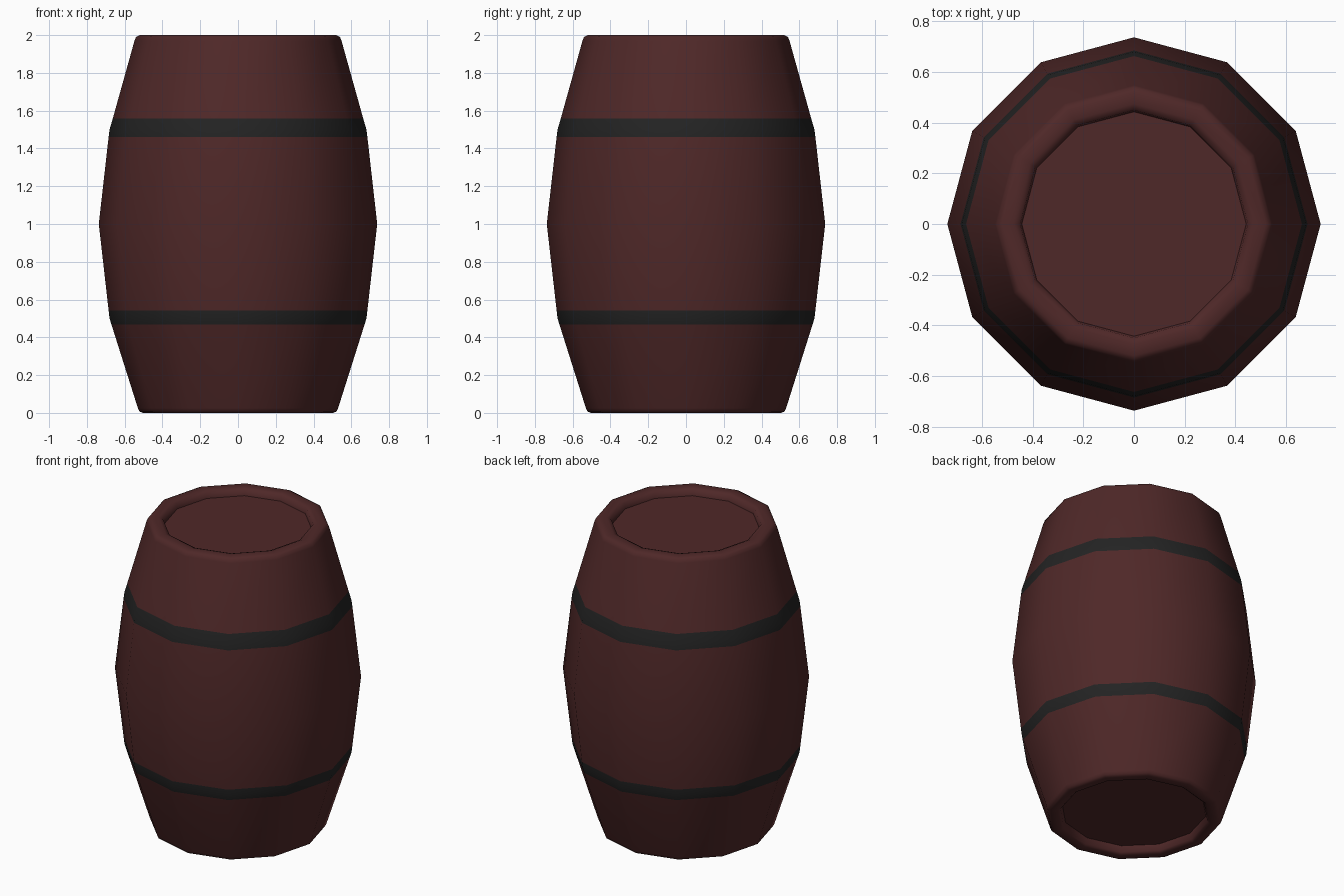
import bpy, bmesh, math

if "Cube" in bpy.data.objects:
    bpy.data.objects.remove(bpy.data.objects["Cube"])

SIDES = 12


def material(name, rgb):
    m = bpy.data.materials.new(name)
    m.diffuse_color = (*rgb, 1)
    m.use_nodes = True
    m.node_tree.nodes["Principled BSDF"].inputs["Base Color"].default_value = m.diffuse_color
    return m


wood = material("dark red wood", (0.078, 0.021, 0.021))
iron = material("dark iron", (0.017, 0.017, 0.017))

# Profile (radius, height) from the bottom recess, round the outside, to the top recess
profile = [
    (0.435, 0.05), (0.445, 0.012), (0.46, 0.0), (0.505, 0.0), (0.522, 0.008), (0.53, 0.025),
    (0.67, 0.468), (0.68, 0.5), (0.685, 0.543),
    (0.737, 1.0),
    (0.685, 1.46), (0.68, 1.5), (0.663, 1.558),
    (0.548, 1.97), (0.54, 1.99), (0.52, 2.0), (0.475, 2.0), (0.45, 1.99), (0.443, 1.955),
]

# Barrel body: stacked rings with bulging sides and recessed lids
bm = bmesh.new()
rings = []
for r, z in profile:
    rings.append([bm.verts.new((r * math.cos(2 * math.pi * i / SIDES),
                                r * math.sin(2 * math.pi * i / SIDES), z))
                  for i in range(SIDES)])
for a, b in zip(rings, rings[1:]):
    for i in range(SIDES):
        j = (i + 1) % SIDES
        bm.faces.new((a[i], a[j], b[j], b[i]))
bm.faces.new(rings[-1])
bm.faces.new(rings[0][::-1])

# Hoops: faces within the two painted height bands
for f in bm.faces:
    z = f.calc_center_median().z
    f.material_index = int(0.468 < z < 0.543 or 1.46 < z < 1.558)

mesh = bpy.data.meshes.new("barrel")
bm.to_mesh(mesh)
bm.free()
mesh.materials.append(wood)
mesh.materials.append(iron)
barrel = bpy.data.objects.new("barrel", mesh)
bpy.context.collection.objects.link(barrel)
bpy.context.view_layer.objects.active = barrel
barrel.select_set(True)
bpy.ops.object.shade_smooth_by_angle(angle=math.radians(60))
